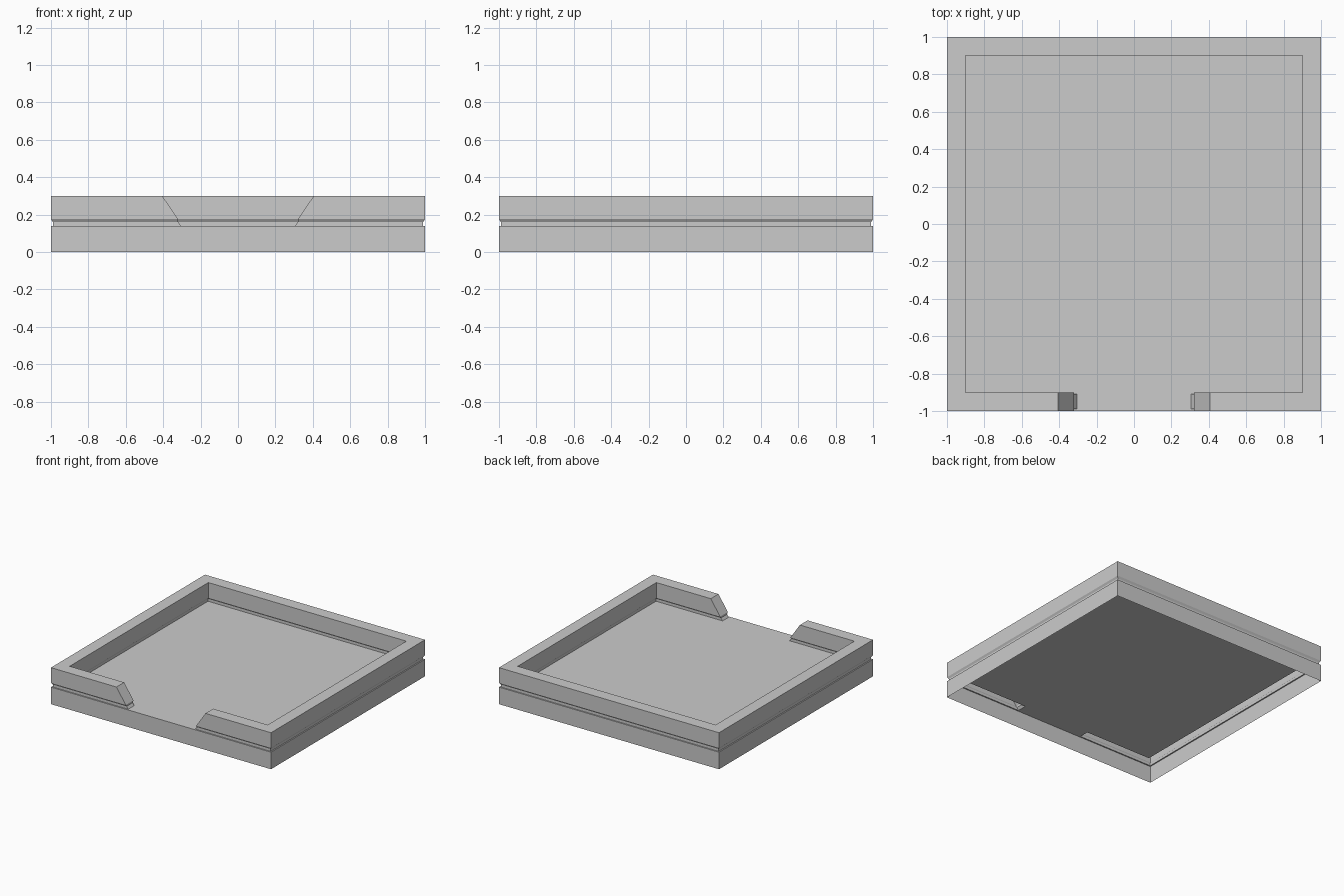
import bpy

if "Cube" in bpy.data.objects:
    bpy.data.objects.remove(bpy.data.objects["Cube"])

FLOOR_Z = 0.14


def plan(z, inset, end):
    """C-shaped wall outline, open at the front between x = -end and +end."""
    o, n = 1 - inset, 0.9 + inset
    outer = [(end, -o), (o, -o), (o, o), (-o, o), (-o, -o), (-end, -o)]
    inner = [(-end, -n), (-n, -n), (-n, n), (n, n), (n, -n), (end, -n)]
    return [(x, y, z) for x, y in outer + inner]


def square(z):
    return [(-1, -1, z), (1, -1, z), (1, 1, z), (-1, 1, z)]


def make(name, verts, faces):
    me = bpy.data.meshes.new(name)
    me.from_pydata(verts, [], faces)
    me.update()
    ob = bpy.data.objects.new(name, me)
    bpy.context.collection.objects.link(ob)
    return ob


def bridge(rings):
    """Stack closed rings of equal length into side faces."""
    n = len(rings[0])
    faces = [(k * n + i, k * n + (i + 1) % n, (k + 1) * n + (i + 1) % n, (k + 1) * n + i)
             for k in range(len(rings) - 1) for i in range(n)]
    return [v for r in rings for v in r], faces


# Raised wall: recessed groove at the foot, sloped ends beside the opening
levels = [(FLOOR_Z, 0.01, 0.305), (0.16, 0.01, 0.32), (0.175, 0, 0.32), (0.3, 0, 0.405)]
verts, faces = bridge([plan(*lv) for lv in levels])
top = len(verts) - 12
faces.append(tuple(range(top, top + 12)))
make("raised_wall", verts, faces)

# Base skirt, open underneath
make("base_skirt", *bridge([square(0), square(FLOOR_Z)]))

# Floor panel, running out through the front opening
foot = plan(FLOOR_Z, 0.01, 0.305)
lip = [(-0.305, -1, FLOOR_Z), (0.305, -1, FLOOR_Z)]
panel = lip + foot[:5:-1]
make("floor_panel", panel, [tuple(range(8))])

# Narrow ledge between the groove and the skirt
rim = plan(FLOOR_Z, 0, 0.305)[:6]
make("groove_ledge", rim + foot[5::-1], [tuple(range(12))])
